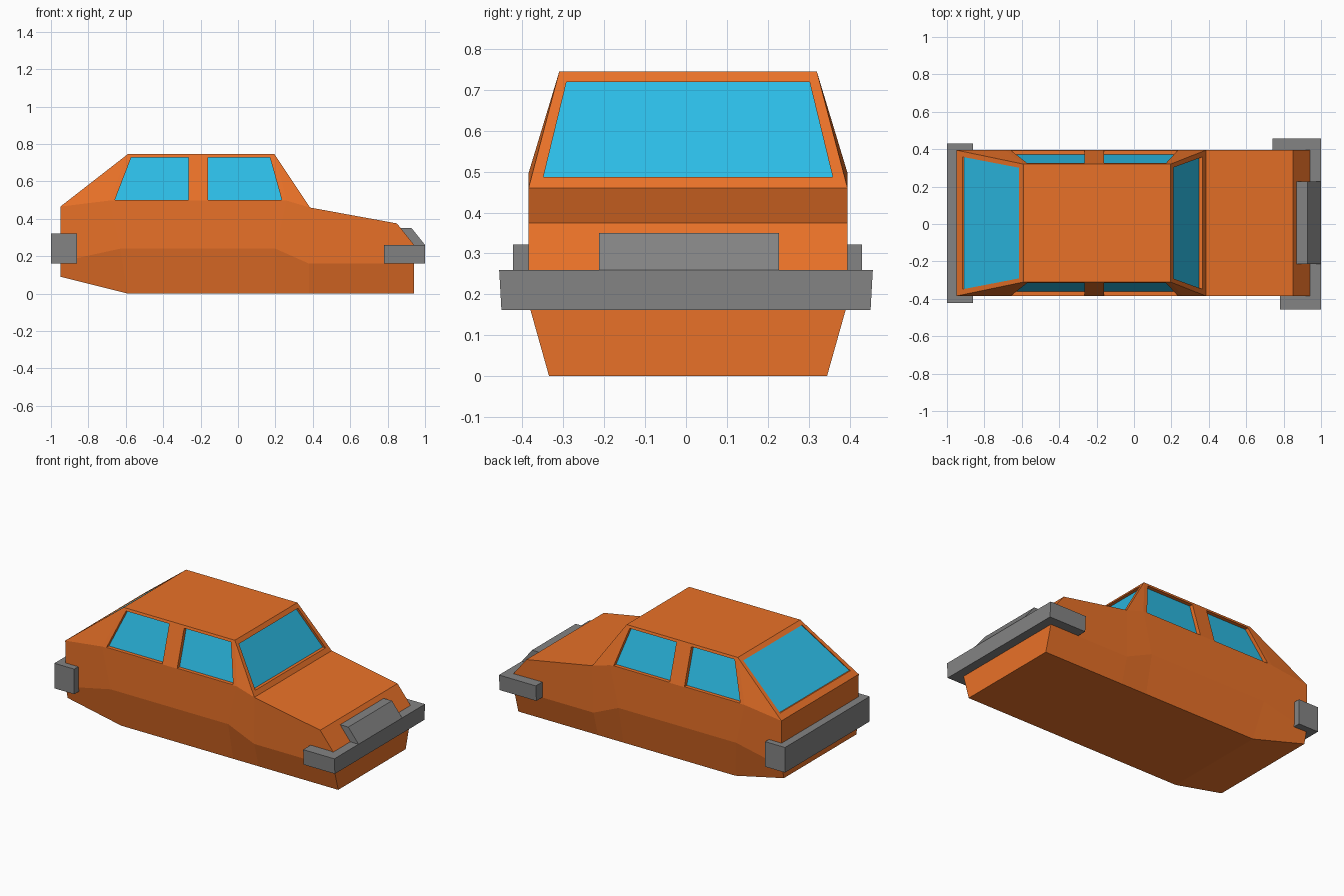
import bpy, bmesh
from mathutils import Vector

if "Cube" in bpy.data.objects:
    bpy.data.objects.remove(bpy.data.objects["Cube"])

CY = 0.005  # body centre line


def material(name, color):
    m = bpy.data.materials.new(name)
    m.diffuse_color = color
    m.use_nodes = True
    m.node_tree.nodes["Principled BSDF"].inputs["Base Color"].default_value = m.diffuse_color
    return m


GREY = material("dark_grey", (.23, .23, .23, 1))


def finish(name, bm, mats=(GREY,)):
    bmesh.ops.remove_doubles(bm, verts=bm.verts, dist=0.0005)
    bmesh.ops.recalc_face_normals(bm, faces=bm.faces)
    me = bpy.data.meshes.new(name)
    bm.to_mesh(me)
    bm.free()
    for m in mats:
        me.materials.append(m)
    ob = bpy.data.objects.new(name, me)
    bpy.context.collection.objects.link(ob)
    return ob


def face(bm, pts, mat=0):
    f = bm.faces.new([bm.verts.new(p) for p in pts])
    f.material_index = mat


def window(bm, quad, low, high, v0, v1, inset):
    """Frame, recess and glass in a quad; low/high are the glass ends along each edge."""
    a, b, c, d = [Vector(p) for p in quad]
    at = lambda u, v: a.lerp(b, u).lerp(d.lerp(c, u), v)
    rim = [at(low[0], v0), at(low[1], v0), at(high[1], v1), at(high[0], v1)]
    glass = [p + Vector(inset) for p in rim]
    outer = [a, b, c, d]
    for i in range(4):
        j = (i + 1) % 4
        face(bm, [outer[i], outer[j], rim[j], rim[i]])
        face(bm, [rim[i], rim[j], glass[j], glass[i]])
    face(bm, glass, 1)


# body side points: (x, half width, z)
sill = [(-.95, .365, .09), (-.59, .34, 0), (.2, .34, 0), (.38, .34, 0), (.942, .34, 0)]
crease = [(-.95, .385, .17), (-.63, .39, .24), (.2, .39, .24), (.38, .385, .16), (.942, .385, .16)]
tail, nose, hood_edge, cowl = (-.95, .39, .465), (.942, .39, .26), (.85, .39, .375), (.385, .39, .46)
waist_r, waist_m, waist_f = (-.69, .39, .497), (-.212, .39, .497), (.26, .39, .497)
roof_r, roof_m, roof_f = (-.59, .315, .745), (-.212, .315, .745), (.195, .315, .745)

bm = bmesh.new()
for s in (-1, 1):
    def P(*pts):
        return [(x, CY + s * y, z) for x, y, z in pts]
    for i in range(4):
        face(bm, P(sill[i], sill[i + 1], crease[i + 1], crease[i]))
    # upper flank, pillars
    face(bm, P(crease[0], crease[1], waist_r, tail))
    face(bm, P(crease[1], crease[2], waist_f, waist_m, waist_r))
    face(bm, P(crease[2], crease[3], cowl, waist_f))
    face(bm, P(crease[3], crease[4], nose, hood_edge, cowl))
    face(bm, P(tail, waist_r, roof_r))
    face(bm, P(waist_f, cowl, roof_f))
    # side windows
    window(bm, P(waist_r, waist_m, roof_m, roof_r), (.063, .889), (.068, .862), .01, .935, (0, -s * .024, 0))
    window(bm, P(waist_m, waist_f, roof_f, roof_m), (.11, .947), (.1265, .93), .01, .935, (0, -s * .024, 0))


# panels spanning the full width
def across(p, q):
    return [(p[0], CY - p[1], p[2]), (p[0], CY + p[1], p[2]),
            (q[0], CY + q[1], q[2]), (q[0], CY - q[1], q[2])]


for p, q in ((sill[0], sill[1]), (sill[1], sill[2]), (sill[2], sill[3]), (sill[3], sill[4]),
             (sill[4], crease[4]), (crease[4], nose), (nose, hood_edge), (hood_edge, cowl),
             (roof_f, roof_m), (roof_m, roof_r), (tail, crease[0]), (crease[0], sill[0])):
    face(bm, across(p, q))
ends = (.038, .962)
window(bm, across(cowl, roof_f), ends, ends, .095, .912, (-.02, 0, 0))
window(bm, across(tail, roof_r), ends, ends, .095, .93, (.008, 0, 0))
finish("car_body", bm, [material("orange_paint", (.815, .166, .021, 1)),
                        material("blue_glass", (.025, .505, .79, 1))])


def prism(name, base, offset):
    bm = bmesh.new()
    f = bm.faces.new([bm.verts.new(p) for p in base])
    r = bmesh.ops.extrude_face_region(bm, geom=[f])
    bmesh.ops.translate(bm, vec=offset,
                        verts=[v for v in r["geom"] if isinstance(v, bmesh.types.BMVert)])
    return finish(name, bm)


def bumper(name, end, inner, arm_lo, arm_hi, y_lo, y_hi, z0, z1):
    """U-shaped bar wrapping round one end of the body."""
    u = [(end, y_lo), (end, y_hi), (arm_hi, y_hi), (arm_hi, CY + .375),
         (inner, CY + .375), (inner, CY - .375), (arm_lo, CY - .375), (arm_lo, y_lo)]
    return prism(name, [(x, y, z0) for x, y in u], (0, 0, z1 - z0))


front = bumper("front_bumper", 1, .92, .78, .74, -.457, .457, .162, .26)
for v in front.data.vertices:  # flanks taper slightly towards the bottom
    if v.co.z < .2 and abs(v.co.y) > .42:
        v.co.y *= .988
bumper("rear_bumper", -1, -.93, -.86, -.86, -.423, .43, .162, .322)

# sloping grille block above the front bumper
prism("front_grille", [(x, -.213, z) for x, z in ((.865, .35), (.928, .35), (1, .26), (.9, .25))],
      (0, .44, 0))
